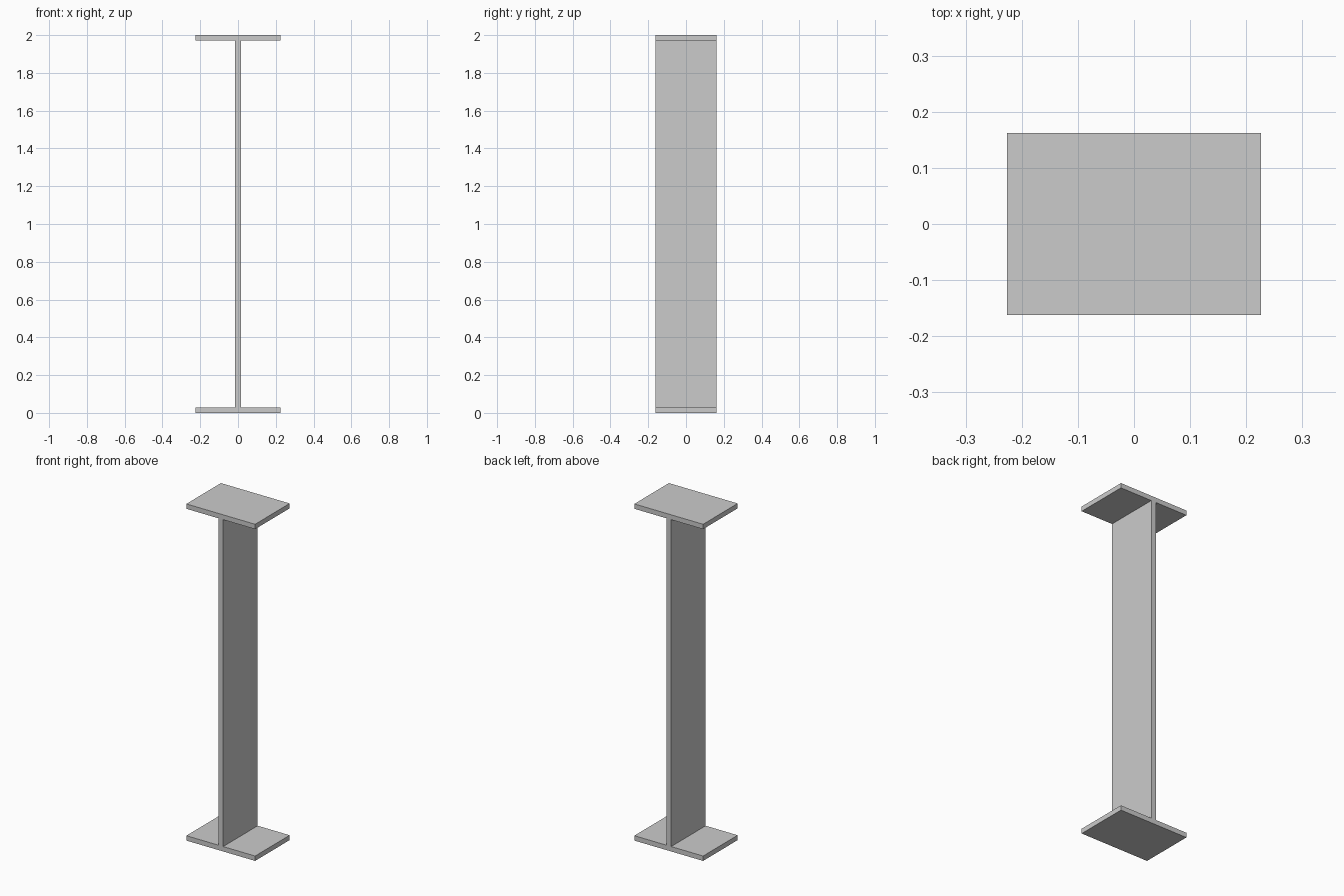
import bpy
import bmesh

cube = bpy.data.objects.get("Cube")
if cube:
    bpy.data.objects.remove(cube, do_unlink=True)

HEIGHT, HALF_WIDTH, HALF_DEPTH = 2.0, 0.226, 0.162
FLANGE, HALF_WEB = 0.029, 0.016

# Plain steel grey
steel = bpy.data.materials.new("steel_grey")
steel.use_nodes = True
colour = (0.6, 0.6, 0.6, 1.0)
steel.diffuse_color = colour
steel.node_tree.nodes["Principled BSDF"].inputs["Base Color"].default_value = colour

# I-shaped section: right half from bottom to top, mirrored to the left
right = [(HALF_WIDTH, 0), (HALF_WIDTH, FLANGE), (HALF_WEB, FLANGE)]
right += [(x, HEIGHT - z) for x, z in reversed(right)]
section = right + [(-x, z) for x, z in reversed(right)]

# Extrude the section from front to back
bm = bmesh.new()
front = bm.faces.new([bm.verts.new((x, -HALF_DEPTH, z)) for x, z in section])
result = bmesh.ops.extrude_face_region(bm, geom=[front], use_keep_orig=True)
moved = [v for v in result["geom"] if isinstance(v, bmesh.types.BMVert)]
bmesh.ops.translate(bm, verts=moved, vec=(0, 2 * HALF_DEPTH, 0))
bmesh.ops.recalc_face_normals(bm, faces=bm.faces)

mesh = bpy.data.meshes.new("i_beam")
bm.to_mesh(mesh)
bm.free()
mesh.materials.append(steel)
beam = bpy.data.objects.new("i_beam", mesh)
bpy.context.collection.objects.link(beam)
